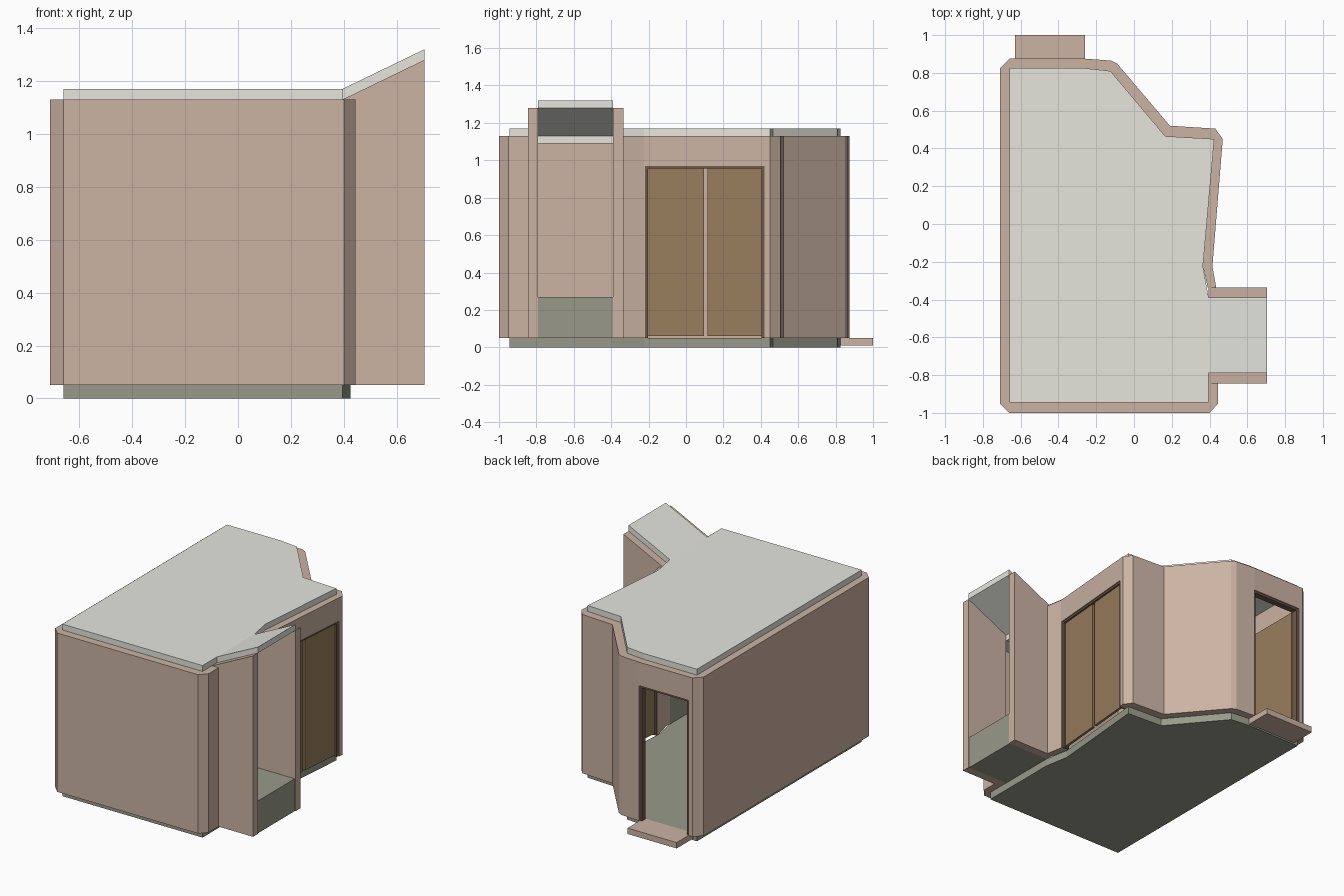
import bpy, bmesh
from mathutils import Vector

if "Cube" in bpy.data.objects:
    bpy.data.objects.remove(bpy.data.objects["Cube"])


def material(name, r, g, b):
    lin = [((c / 255 + 0.055) / 1.055) ** 2.4 for c in (r, g, b)]
    m = bpy.data.materials.new(name)
    m.diffuse_color = (*lin, 1)
    m.use_nodes = True
    m.node_tree.nodes["Principled BSDF"].inputs["Base Color"].default_value = m.diffuse_color
    return m


WALL = material("clay wall", 203, 179, 163)
ROOF = material("pale grey roof", 230, 230, 222)
BASE = material("green grey floor", 152, 154, 138)
WOOD = material("brown door", 152, 126, 93)
FRAME = material("dark brown frame", 112, 89, 74)


def extrude(name, pts, offset, mat):
    """Solid made from a planar outline pushed along an offset."""
    bm = bmesh.new()
    a = [bm.verts.new(p) for p in pts]
    b = [bm.verts.new(Vector(p) + Vector(offset)) for p in pts]
    n = len(pts)
    bm.faces.new(a)
    bm.faces.new(b[::-1])
    for i in range(n):
        j = (i + 1) % n
        bm.faces.new((a[j], a[i], b[i], b[j]))
    bmesh.ops.recalc_face_normals(bm, faces=bm.faces)
    me = bpy.data.meshes.new(name)
    bm.to_mesh(me)
    bm.free()
    me.materials.append(mat)
    ob = bpy.data.objects.new(name, me)
    bpy.context.collection.objects.link(ob)
    return ob


def plan(name, pts, z0, z1, mat):
    return extrude(name, [(x, y, z0) for x, y in pts], (0, 0, z1 - z0), mat)


def box(name, x0, x1, y0, y1, z0, z1, mat):
    return plan(name, [(x0, y0), (x1, y0), (x1, y1), (x0, y1)], z0, z1, mat)


Z0, ZD, Z1 = 0.05, 0.97, 1.13   # floor, door head, wall top

# Room outline shared by floor and roof
room = [(-0.66, -0.945), (0.395, -0.945), (0.395, -0.39), (0.365, -0.225),
        (0.425, 0.45), (0.165, 0.465), (-0.125, 0.81), (-0.26, 0.825), (-0.66, 0.825)]
plan("floor_slab", room, 0, Z0, BASE)
plan("roof_slab", room, Z1, 1.17, ROOF)


# Doorways: p(t, d) is a plan point, t along the opening, d from outside to inside
def side_p(t, d):
    o = Vector((0.415, -0.225)).lerp(Vector((0.47, 0.45)), t)
    i = Vector((0.365, -0.225)).lerp(Vector((0.425, 0.45)), t)
    return tuple(o.lerp(i, d))


def back_p(t, d):
    return (-0.63 + 0.37 * t, 0.875 - 0.05 * d)


def slab(name, p, t0, t1, d0, d1, z0, z1, mat):
    plan(name, [p(t0, d0), p(t1, d0), p(t1, d1), p(t0, d1)], z0, z1, mat)


S0, S1 = 0.01, 0.955

# Wall runs between the openings
plan("front_and_left_wall", [
    (0.445, -0.845), (0.445, -0.95), (0.40, -1.0), (-0.66, -1.0), (-0.71, -0.95),
    (-0.71, 0.825), (-0.66, 0.875), back_p(0, 0), back_p(0, 1),
    (-0.66, 0.825), (-0.66, -0.945), (0.395, -0.945), (0.395, -0.845)], Z0, Z1, WALL)
plan("back_right_wall", [
    back_p(1, 0), (-0.12, 0.865), (-0.09, 0.85), (0.19, 0.52), (0.43, 0.505), (0.47, 0.45),
    side_p(S1, 0), side_p(S1, 1), (0.425, 0.45), (0.165, 0.465), (-0.125, 0.81),
    back_p(1, 1)], Z0, Z1, WALL)
plan("right_wall", [
    side_p(S0, 0), (0.415, -0.225), (0.435, -0.335), (0.39, -0.335), (0.365, -0.225),
    side_p(S0, 1)], Z0, Z1, WALL)
slab("side_door_header", side_p, S0, S1, 0, 1, ZD, Z1, WALL)
slab("back_door_header", back_p, 0, 1, 0, 1, ZD, Z1, WALL)

# Door frames
for label, p, t0, t1, w in (("side", side_p, S0, S1, 0.022), ("back", back_p, 0, 1, 0.04)):
    slab(label + "_frame_start", p, t0, t0 + w, 0.15, 1, Z0, ZD, FRAME)
    slab(label + "_frame_end", p, t1 - w, t1, 0.15, 1, Z0, ZD, FRAME)
    slab(label + "_frame_head", p, t0 + w, t1 - w, 0.15, 1, ZD - 0.013, ZD, FRAME)

# Side door leaves with a slim gap, and the back leaf standing open
slab("side_door_near", side_p, S0 + 0.022, 0.475, 0.4, 0.75, 0.06, 0.957, WOOD)
slab("side_door_far", side_p, 0.503, S1 - 0.022, 0.4, 0.75, 0.06, 0.957, WOOD)
box("back_door_leaf", -0.63, -0.61, 0.46, 0.825, 0.06, 0.955, WOOD)

# Back step
box("back_step", -0.63, -0.26, 0.825, 1.0, 0.01, 0.05, WALL)

# Window bay: sloped cheeks, sloped roof, bench and head beam
for label, y in (("front", -0.845), ("back", -0.39)):
    extrude("bay_cheek_" + label,
            [(0.395, y, Z0), (0.705, y, Z0), (0.705, y, 1.28), (0.395, y, Z1)],
            (0, 0.055, 0), WALL)
extrude("bay_roof",
        [(0.395, -0.79, Z1), (0.705, -0.79, 1.28), (0.705, -0.79, 1.32), (0.395, -0.79, 1.17)],
        (0, 0.4, 0), ROOF)
box("bay_bench", 0.395, 0.70, -0.79, -0.39, Z0, 0.27, BASE)
box("bay_head_beam", 0.355, 0.395, -0.79, -0.39, 1.09, Z1, ROOF)
